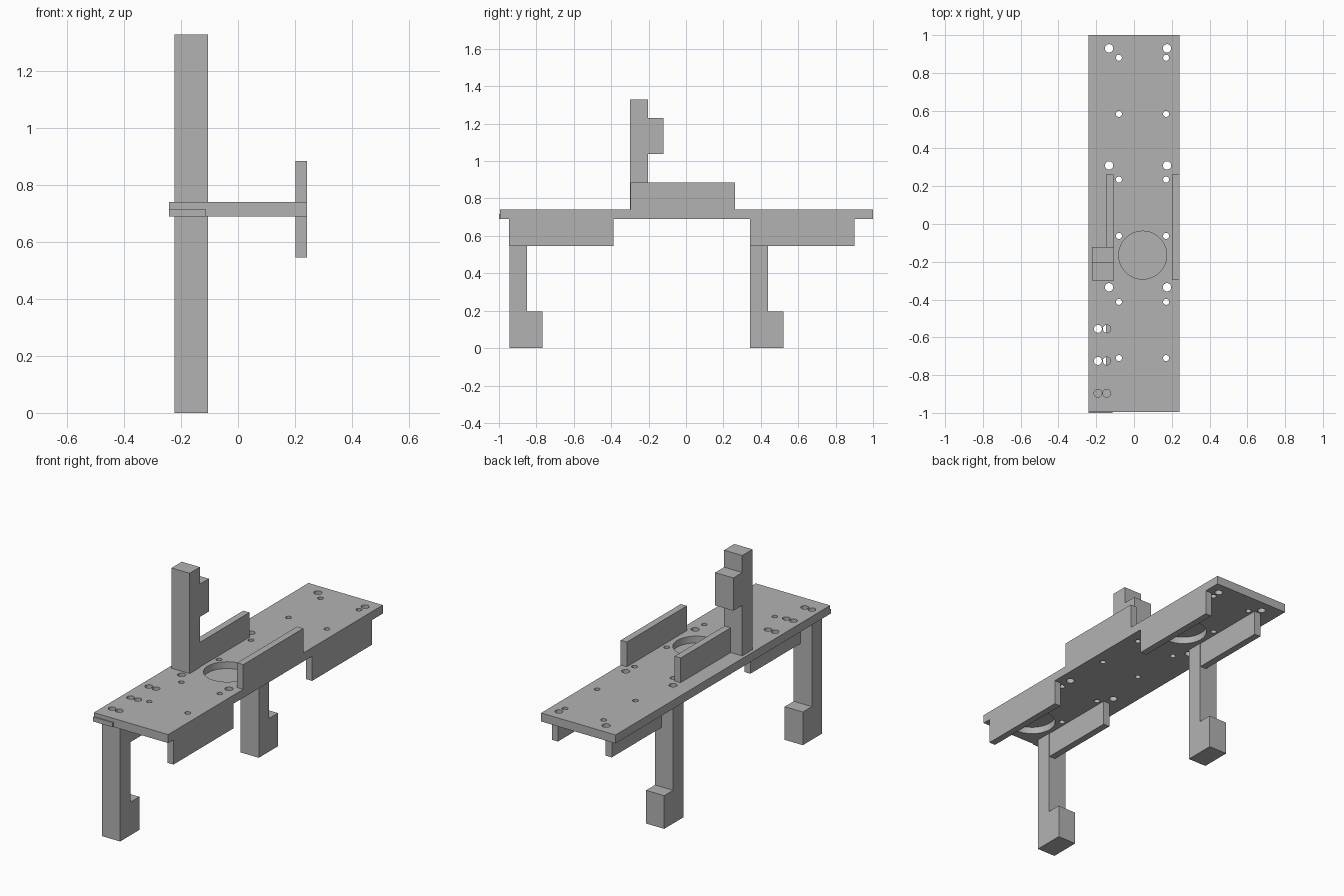
import bpy
import bmesh
from mathutils import Matrix

if "Cube" in bpy.data.objects:
    bpy.data.objects.remove(bpy.data.objects["Cube"], do_unlink=True)

grey = bpy.data.materials.new("plain grey")
grey.use_nodes = True
colour = (0.45, 0.45, 0.45, 1)
grey.diffuse_color = colour
grey.node_tree.nodes["Principled BSDF"].inputs["Base Color"].default_value = colour


def add_object(name, bm):
    mesh = bpy.data.meshes.new(name)
    bm.to_mesh(mesh)
    bm.free()
    mesh.materials.append(grey)
    obj = bpy.data.objects.new(name, mesh)
    bpy.context.collection.objects.link(obj)
    return obj


def box(name, x, y, z):
    """Box from three (low, high) ranges."""
    bm = bmesh.new()
    size = [b - a for a, b in (x, y, z)]
    mid = [(a + b) / 2 for a, b in (x, y, z)]
    bmesh.ops.create_cube(bm, size=1, matrix=Matrix.Translation(mid) @ Matrix.Diagonal((*size, 1)))
    return add_object(name, bm)


def extrude_side(name, points, x):
    """Side profile of (y, z) points, extruded along x."""
    bm = bmesh.new()
    face = bm.faces.new([bm.verts.new((x[0], y, z)) for y, z in points])
    new = bmesh.ops.extrude_face_region(bm, geom=[face])["geom"]
    verts = [v for v in new if isinstance(v, bmesh.types.BMVert)]
    bmesh.ops.translate(bm, verts=verts, vec=(x[1] - x[0], 0, 0))
    bmesh.ops.recalc_face_normals(bm, faces=bm.faces)
    return add_object(name, bm)


def drill(bm, x, y, radius, low, high, sides=32):
    bmesh.ops.create_cone(bm, cap_ends=True, segments=sides, radius1=radius, radius2=radius,
                          depth=high - low, matrix=Matrix.Translation((x, y, (low + high) / 2)))


BOTTOM, TOP = 0.69, 0.74
LEG_X = (-0.223, -0.105)

# Base plate with screw holes and round pockets
plate = box("base_plate", (-0.242, 0.242), (-0.994, 1), (BOTTOM, TOP))
cut = bmesh.new()
hole_groups = [
    ((-0.08, 0.17), (0.88, 0.583, 0.235, -0.063, -0.412, -0.71), 0.016),
    ((-0.132, 0.175), (0.93, 0.31, -0.335), 0.022),
    ((-0.191, -0.144), (-0.555, -0.725, -0.896), 0.021),
]
for xs, ys, radius in hole_groups:
    for x in xs:
        for y in ys:
            drill(cut, x, y, radius, 0.6, 0.8)
drill(cut, 0.046, -0.165, 0.127, TOP - 0.04, 0.8, 64)
for y in (0.475, -0.815):
    drill(cut, 0.046, y, 0.127, 0.6, BOTTOM + 0.04, 64)
cutter = add_object("hole_cutter", cut)
cutter.hide_render = True
mod = plate.modifiers.new("holes", "BOOLEAN")
mod.operation = "DIFFERENCE"
mod.solver = "EXACT"
mod.use_self = True
mod.object = cutter
bpy.context.view_layer.update()
graph = bpy.context.evaluated_depsgraph_get()
drilled = bpy.data.meshes.new_from_object(plate.evaluated_get(graph))
plate.modifiers.clear()
plate.data = drilled
bpy.data.objects.remove(cutter, do_unlink=True)

# Small lip on the front edge
box("front_lip", (-0.242, -0.115), (-1, -0.994), (BOTTOM, 0.717))

# Pairs of rails: two pairs below the plate, one above
for name, y, z in (("front_lower", -0.945, (0.545, BOTTOM)),
                   ("back_lower", 0.343, (0.545, BOTTOM)),
                   ("upper", -0.297, (TOP, 0.885))):
    box(name + "_outer_rail", (0.202, 0.242), (y, y + 0.558), z)
    box(name + "_inner_rail", (-0.148, -0.108), (y, y + 0.558), z)


# Legs with a foot block, and the raised arm
def leg(name, y, end, root, foot_low, foot_high):
    front, back, toe = y, y + 0.095, y + 0.178
    points = [(front, end), (front, root), (back, root), (back, foot_high),
              (toe, foot_high), (toe, foot_low), (back, foot_low), (back, end)]
    if foot_low == end:
        points = points[:6]
    extrude_side(name, points, LEG_X)


leg("front_leg", -0.945, 0, BOTTOM, 0, 0.195)
leg("back_leg", 0.343, 0, BOTTOM, 0, 0.195)
leg("raised_arm", -0.299, 1.33, TOP, 1.23, 1.037)
